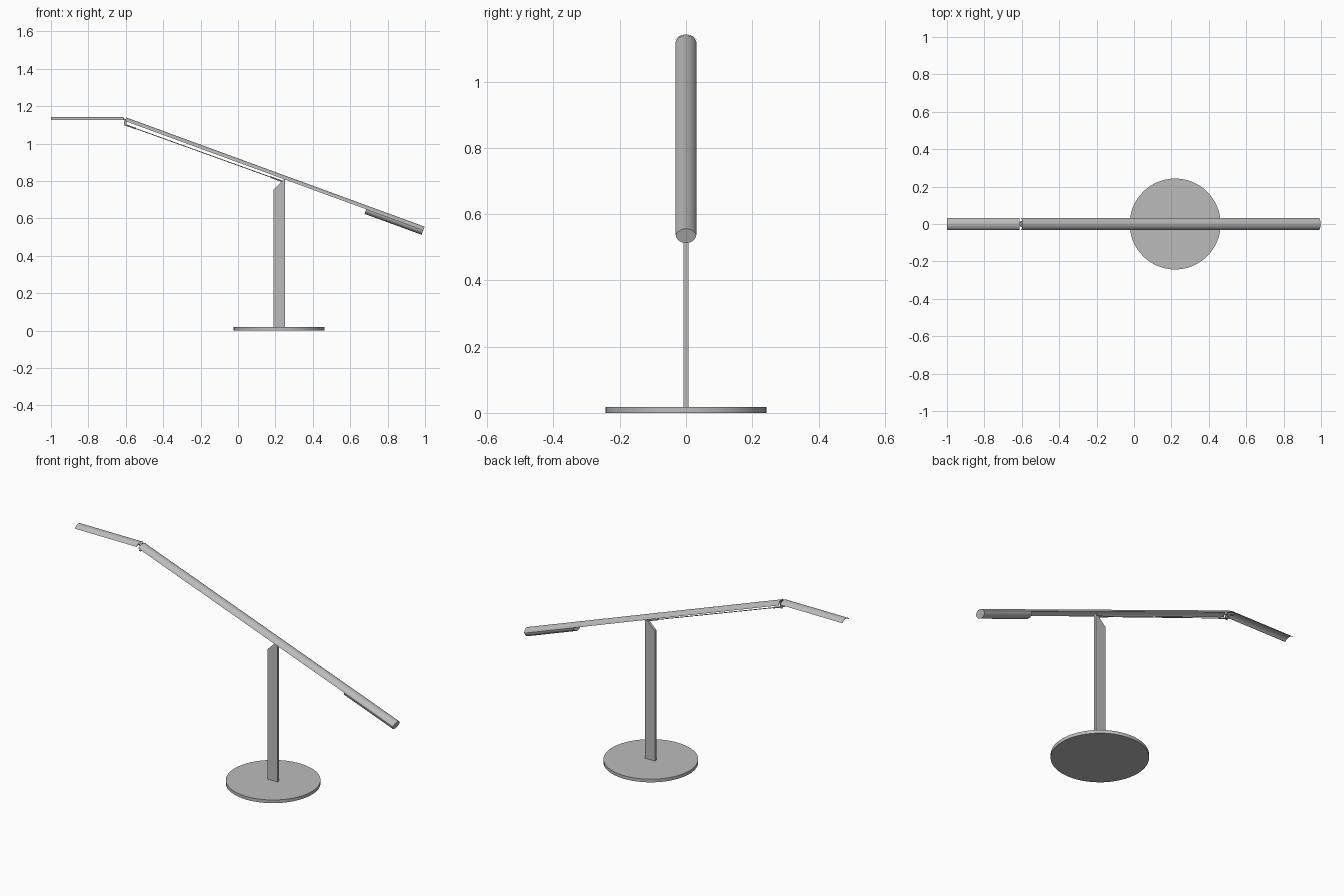
import bpy, bmesh, math
from mathutils import Matrix, Vector

cube = bpy.data.objects.get("Cube")
if cube:
    bpy.data.objects.remove(cube)

grey = bpy.data.materials.new("satin_grey")
grey.use_nodes = True
grey.diffuse_color = (0.5, 0.5, 0.5, 1)
grey.node_tree.nodes["Principled BSDF"].inputs["Base Color"].default_value = (0.5, 0.5, 0.5, 1)


def finish(name, bm, matrix=Matrix()):
    bmesh.ops.recalc_face_normals(bm, faces=bm.faces)
    mesh = bpy.data.meshes.new(name)
    bm.to_mesh(mesh)
    bm.free()
    mesh.materials.append(grey)
    obj = bpy.data.objects.new(name, mesh)
    obj.matrix_world = matrix
    bpy.context.collection.objects.link(obj)
    bpy.ops.object.select_all(action="DESELECT")
    obj.select_set(True)
    bpy.context.view_layer.objects.active = obj
    bpy.ops.object.shade_smooth_by_angle(angle=math.radians(35))
    return obj


def prism(name, points, offset, matrix=Matrix()):
    """Extrude a closed outline along offset."""
    bm = bmesh.new()
    face = bm.faces.new([bm.verts.new(p) for p in points])
    ext = bmesh.ops.extrude_face_region(bm, geom=[face])
    moved = [g for g in ext["geom"] if isinstance(g, bmesh.types.BMVert)]
    bmesh.ops.translate(bm, verts=moved, vec=offset)
    return finish(name, bm, matrix)


def arc(half_width, rise, count=20):
    """Circular arc across y, crown at z = 0, rims at z = -rise."""
    r = (half_width ** 2 + rise ** 2) / (2 * rise)
    a = math.asin(half_width / r)
    angles = [a * (2 * i / count - 1) for i in range(count + 1)]
    return [(r * math.sin(t), r * math.cos(t) - r) for t in angles]


def channel(name, length, rise, wall, matrix):
    """Thin curved shell, open underneath."""
    outer = arc(HALF, rise)
    inner = [(y, z - wall) for y, z in arc(HALF - wall, rise - wall)]
    loop = [(0, y, z) for y, z in outer + inner[::-1]]
    return prism(name, loop, (length, 0, 0), matrix)


def rod(name, start, end, radius):
    a, b = Vector(start), Vector(end)
    bm = bmesh.new()
    bmesh.ops.create_cone(bm, cap_ends=True, segments=12, radius1=radius,
                          radius2=radius, depth=(b - a).length)
    turn = (b - a).to_track_quat("Z", "Y").to_matrix().to_4x4()
    return finish(name, bm, Matrix.Translation((a + b) / 2) @ turn)


HALF = 0.0315
TILT = math.atan(0.366)
arm_frame = Matrix.Translation((-0.596, 0, 1.139)) @ Matrix.Rotation(TILT, 4, "Y")

# Round base
bm = bmesh.new()
bmesh.ops.create_cone(bm, cap_ends=True, segments=64, radius1=0.243, radius2=0.243, depth=0.018)
finish("base", bm, Matrix.Translation((0.22, 0, 0.009)))

# Flat upright with a slanted top
outline = [(0.19, 0.015), (0.252, 0.015), (0.252, 0.808), (0.24, 0.802), (0.19, 0.753)]
prism("post", [(x, -0.0075, z) for x, z in outline], (0, 0.015, 0))

# Curved arm and lamp head
ARM = 1.697
channel("arm", ARM, 0.02, 0.002, arm_frame)
channel("lamp_head", 0.388, 0.016, 0.002, Matrix.Translation((-1.0, 0, 1.142)))

# Rounded counterweight filling the low end of the arm
upper = [(y, z - 0.002) for y, z in arc(HALF - 0.002, 0.018)]
lower = [((HALF - 0.001) * math.cos(t), -0.02 - 0.026 * math.sin(t))
         for t in [math.pi * i / 20 for i in range(21)]]
START = 1.372
prism("counterweight", [(START, y, z) for y, z in upper + lower],
      (ARM - START, 0, 0), arm_frame)

# Parallel linkage rod with sleeves at both ends
low, high = Vector((0.238, 0, 0.798)), Vector((-0.604, 0, 1.101))
rod("link_rod", low, high, 0.0022)
rod("low_sleeve", low, low.lerp(high, 0.08), 0.004)
rod("high_sleeve", high, high.lerp(low, 0.07), 0.004)

# Head hinge: twin cheeks, pins and a tongue into the head
cheek = [(-0.61, 1.096), (-0.6, 1.096), (-0.592, 1.128), (-0.607, 1.134)]
for side, y in (("right", -0.012), ("left", 0.009)):
    prism(side + "_hinge_cheek", [(x, y, z) for x, z in cheek], (0, 0.003, 0))
rod("lower_hinge_pin", (-0.604, -0.014, 1.101), (-0.604, 0.014, 1.101), 0.004)
rod("upper_hinge_pin", (-0.602, -0.016, 1.127), (-0.602, 0.016, 1.127), 0.004)
tongue = [(-0.64, 1.13), (-0.6, 1.124), (-0.6, 1.131), (-0.64, 1.138)]
prism("hinge_tongue", [(x, -0.008, z) for x, z in tongue], (0, 0.016, 0))

# Pivot under the arm at the post
rod("post_pivot", (0.246, -0.012, 0.803), (0.246, 0.012, 0.803), 0.005)
